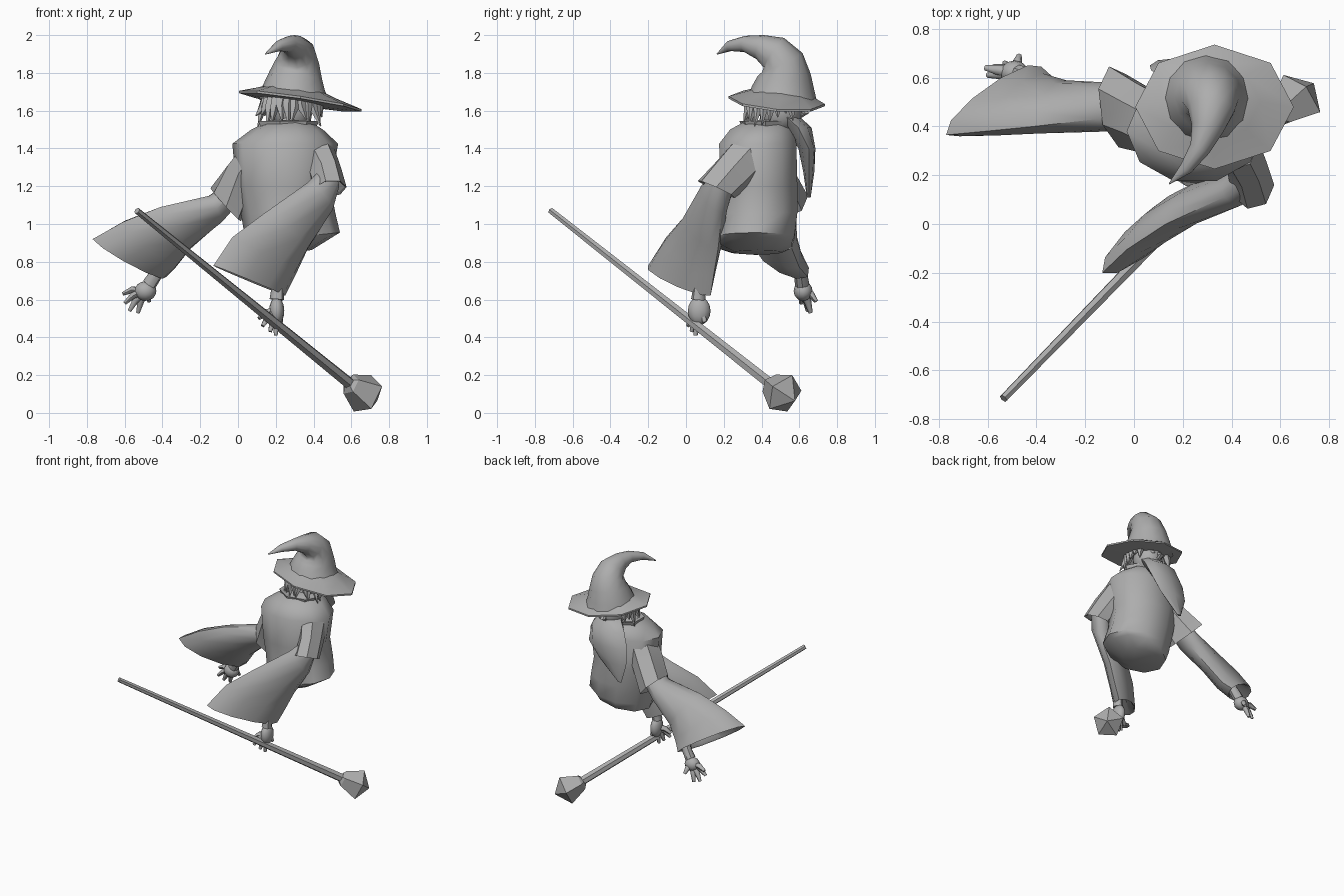
import bpy, bmesh, math, random
from mathutils import Vector as V

random.seed(4)
if "Cube" in bpy.data.objects:
    bpy.data.objects.remove(bpy.data.objects["Cube"], do_unlink=True)

grey = bpy.data.materials.new("plain grey")
grey.use_nodes = True
grey.diffuse_color = (0.42, 0.42, 0.42, 1)
grey.node_tree.nodes["Principled BSDF"].inputs["Base Color"].default_value = grey.diffuse_color


def finish(bm, name, angle):
    """Turn a bmesh into a named, shaded object."""
    bmesh.ops.recalc_face_normals(bm, faces=bm.faces)
    me = bpy.data.meshes.new(name)
    bm.to_mesh(me)
    bm.free()
    me.materials.append(grey)
    ob = bpy.data.objects.new(name, me)
    bpy.context.collection.objects.link(ob)
    if angle:
        bpy.ops.object.select_all(action='DESELECT')
        ob.select_set(True)
        bpy.context.view_layer.objects.active = ob
        bpy.ops.object.shade_smooth_by_angle(angle=math.radians(angle))
    return ob


def loft(name, rings, n=10, angle=45, phase=0.0):
    """Skin elliptical rings, each given as centre, half axis u, half axis v."""
    bm = bmesh.new()
    loops = []
    for c, u, v in rings:
        angs = [2 * math.pi * i / n + phase for i in range(n)]
        loops.append([bm.verts.new(V(c) + V(u) * math.cos(a) + V(v) * math.sin(a)) for a in angs])
    for a, b in zip(loops, loops[1:]):
        for i in range(n):
            j = (i + 1) % n
            bm.faces.new((a[i], a[j], b[j], b[i]))
    bm.faces.new(loops[0])
    bm.faces.new(loops[-1])
    return finish(bm, name, angle)


def flat_rings(rows):
    """Rings from centre x, y, z, radii and a sideways slope."""
    return [((x, y, z), (rx, 0, rx * slope), (0, ry, 0)) for x, y, z, rx, ry, slope in rows]


def tube(name, pts, n=8, angle=45, ref=(1, 0, 0)):
    """Round tube along x, y, z, radius points."""
    ps = [V(p[:3]) for p in pts]
    rings = []
    for i, p in enumerate(ps):
        t = (ps[min(i + 1, len(ps) - 1)] - ps[max(i - 1, 0)]).normalized()
        v = t.cross(V(ref)).normalized()
        u = v.cross(t)
        rings.append((p, u * pts[i][3], v * pts[i][3]))
    return loft(name, rings, n, angle)


def sleeve(name, rings, n=10, angle=45):
    """Cloth sleeve whose open end is recessed."""
    c, u, v = (V(k) for k in rings[-1])
    back = V(rings[-2][0])
    inner = [(c.lerp(back, 0.06), u * 0.9, v * 0.85), (c.lerp(back, 0.7), u * 0.45, v * 0.6)]
    return loft(name, rings + inner, n, angle)


def ball(name, c, r, seg=12):
    bm = bmesh.new()
    bmesh.ops.create_uvsphere(bm, u_segments=seg, v_segments=8, radius=1)
    for v in bm.verts:
        v.co = V(c) + V((v.co.x * r[0], v.co.y * r[1], v.co.z * r[2]))
    return finish(bm, name, 60)


# Staff with faceted head
tube("staff", [(-.535, -.715, 1.07, .018), (.61, .465, .14, .032)], 6, 20)
tube("staff_head", [(.585, .44, .16, .035), (.595, .45, .15, .06),
                    (.68, .522, .097, .113), (.735, .575, .065, .004)], 5, 0)

# Robe body and collar
loft("robe", flat_rings([
    (.27, .38, .85, .12, .13, .1), (.285, .365, .885, .22, .205, .22),
    (.29, .365, .93, .25, .22, .1), (.265, .385, 1.06, .25, .215, 0),
    (.24, .385, 1.2, .25, .215, 0), (.25, .38, 1.425, .28, .215, 0),
    (.26, .4, 1.5, .19, .175, 0), (.27, .42, 1.55, .1, .1, 0)]), 10, 50)
loft("collar", flat_rings([
    (.26, .42, 1.44, .12, .11, 0), (.26, .42, 1.545, .17, .14, 0),
    (.265, .43, 1.54, .14, .11, 0), (.27, .44, 1.5, .08, .07, 0)]), 7, 20)

# Outer sleeves from the shoulders
sleeve("right_outer_sleeve", [
    ((.1, .4, 1.36), (.08, 0, -.06), (0, .14, 0)),
    ((.02, .44, 1.25), (.08, 0, -.07), (0, .145, 0)),
    ((-.065, .48, 1.1), (.08, 0, -.085), (-.02, .17, .03))], 7, 25)
sleeve("left_outer_sleeve", [
    ((.42, .34, 1.36), (.09, 0, .04), (0, .12, -.05)),
    ((.46, .25, 1.27), (.085, 0, .03), (0, .1, -.06)),
    ((.485, .16, 1.185), (.09, 0, .01), (0, .1, -.045))], 7, 25)

# Wide sleeves flaring to the cuffs
sleeve("right_sleeve", [
    ((-.02, .47, 1.17), (.03, .03, -.05), (.02, -.08, -.01)),
    ((-.12, .48, 1.08), (.03, .05, -.07), (.02, -.09, -.02)),
    ((-.33, .48, .98), (.08, .08, -.11), (.02, -.075, -.03)),
    ((-.47, .49, .89), (.14, .11, -.12), (.03, -.065, -.05)),
    ((-.575, .505, .82), (.195, .14, -.1), (.03, -.055, -.05))])
sleeve("left_sleeve", [
    ((.48, .2, 1.24), (.04, .02, -.05), (.04, -.06, 0)),
    ((.43, .15, 1.14), (.06, .04, -.08), (.04, -.06, 0)),
    ((.25, .085, .96), (.12, .085, -.09), (.045, -.06, -.01)),
    ((.135, .02, .825), (.165, .125, -.105), (.045, -.06, -.01)),
    ((.06, -.035, .7), (.19, .165, -.08), (.042, -.055, -.013))])

# Forearms, palms and fingers
tube("right_forearm", [(-.36, .56, .87, .035), (-.43, .605, .74, .035), (-.47, .615, .68, .038)])
tube("left_forearm", [(.2, .07, .85, .035), (.21, .07, .66, .033), (.205, .065, .6, .038)])
hands = {
    "right": ((-.49, .62, .645), (.058, .05, .052),
              [(-.61, .64, .63), (-.6, .61, .58), (-.575, .645, .54), (-.53, .66, .53), (-.47, .69, .59)]),
    "left": ((.205, .07, .54), (.04, .06, .075),
             [(.11, .03, .5), (.13, .01, .46), (.17, .03, .43), (.2, .05, .41), (.23, .1, .48)]),
}
for side, (c, r, tips) in hands.items():
    ball(side + "_palm", c, r)
    for i, tip in enumerate(tips):
        a, b = V(c), V(tip)
        mid = a.lerp(b, .6) + V((0, 0, .015))
        tube(f"{side}_finger_{i + 1}", [(*a, .024), (*mid, .02), (*b, .011)], 6, 60, (0, 1, 0))

# Head and face
ball("head", (.29, .5, 1.6), (.105, .115, .12))
tube("neck", [(.27, .43, 1.46, .07), (.285, .48, 1.6, .07)])
tube("nose", [(.28, .59, 1.63, .01), (.278, .635, 1.585, .022), (.28, .6, 1.57, .015)], 6, 40)
for side, x in (("right", .235), ("left", .325)):
    ball(side + "_eye", (x, .598, 1.615), (.018, .014, .013), 8)

# Beard
loft("beard", [
    ((.28, .54, 1.57), (.1, -.01, 0), (0, .06, 0)), ((.26, .595, 1.51), (.14, 0, 0), (0, .07, 0)),
    ((.23, .64, 1.4), (.16, .01, 0), (0, .045, 0)), ((.18, .65, 1.28), (.115, 0, 0), (0, .03, 0)),
    ((.12, .65, 1.14), (.015, 0, 0), (0, .01, 0))], 8, 40)

# Hair locks round the sides and back of the head
for i in range(18):
    a = math.radians(150 + 240 * i / 17)
    d = V((math.cos(a), math.sin(a), 0))
    root = V((.28, .49, 1.67)) + d * .13
    drop = random.uniform(.08, .16)
    out = random.uniform(.15, .2)
    mid = V((.28, .48, 1.62)) + d * .15
    tip = V((.28 + random.uniform(-.03, .03), .48, 1.67 - drop)) + d * out
    tube(f"hair_lock_{i + 1}", [(*root, .03), (*mid, .026), (*tip, .003)], 5, 50, (.3, .8, .1))

# Hat brim, sloping down to one side
brim = []
for k, lift in ((.5, -.01), (1, -.006), (1, .006), (.62, .045), (.47, .065)):
    cx, cy = .33 - .035 * (1 - k), .48 + .05 * (1 - k)
    rx, ry = .325 * k, .255 * k
    brim.append(((cx, cy, 1.65 + lift), (rx, 0, -.15 * rx), (0, ry, -.08 * ry)))
loft("hat_brim", brim, 8, 35)

# Crooked pointed crown
tube("hat_crown", [
    (.295, .51, 1.66, .185), (.295, .515, 1.72, .165), (.305, .52, 1.79, .14),
    (.312, .51, 1.855, .118), (.315, .465, 1.907, .095), (.3, .39, 1.937, .066),
    (.27, .31, 1.953, .043), (.215, .23, 1.942, .028), (.145, .165, 1.9, .003)], 12, 60)
